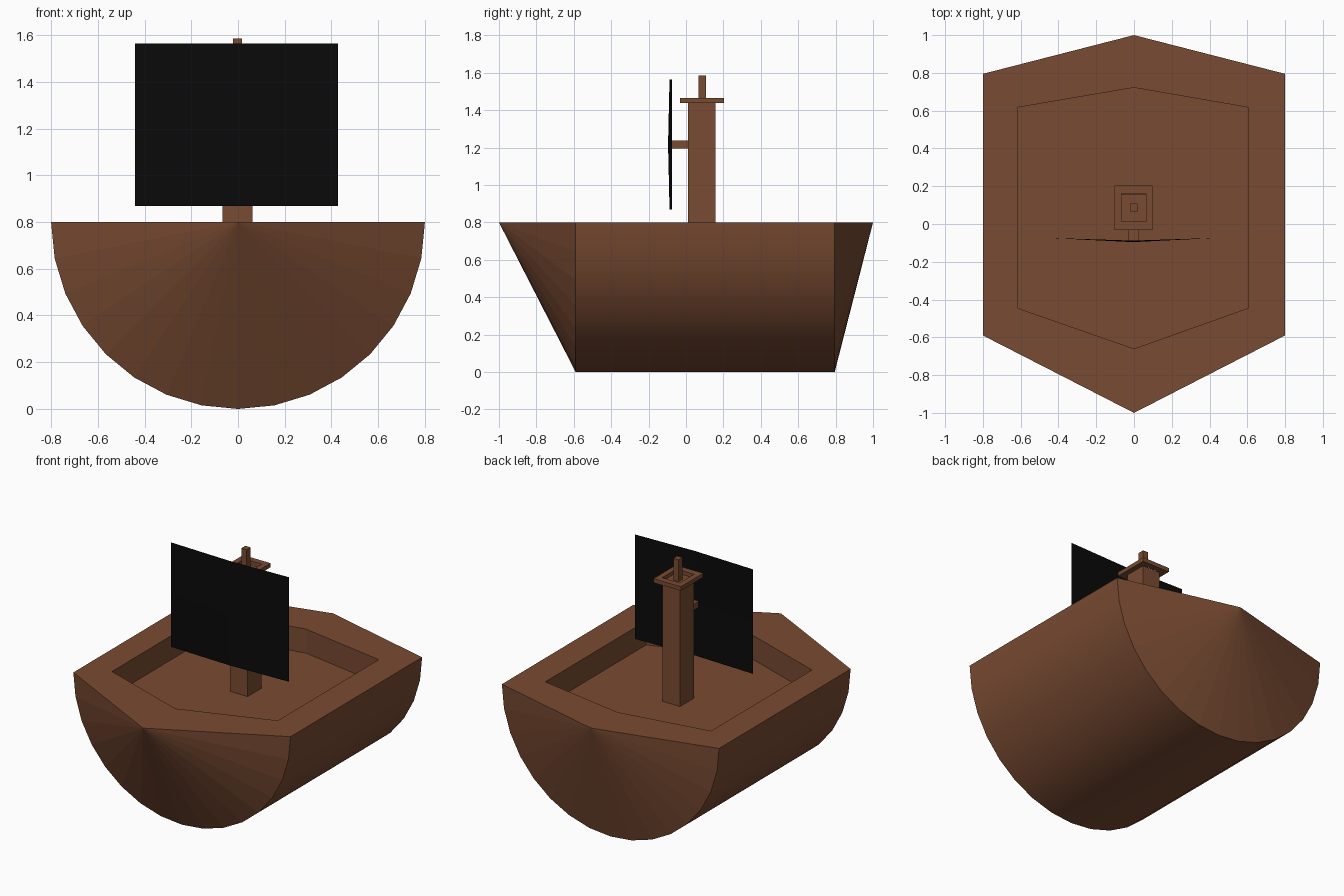
import bpy, bmesh, math

if "Cube" in bpy.data.objects:
    bpy.data.objects.remove(bpy.data.objects["Cube"])


def material(name, color):
    m = bpy.data.materials.new(name)
    m.diffuse_color = color
    m.use_nodes = True
    m.node_tree.nodes["Principled BSDF"].inputs["Base Color"].default_value = m.diffuse_color
    return m


wood = material("brown_wood", (0.19, 0.07, 0.032, 1))
black = material("black_cloth", (0.003, 0.003, 0.003, 1))


def finish(name, bm, mat):
    mesh = bpy.data.meshes.new(name)
    bm.to_mesh(mesh)
    bm.free()
    mesh.materials.append(mat)
    obj = bpy.data.objects.new(name, mesh)
    bpy.context.collection.objects.link(obj)
    return obj


def box(name, x0, x1, y0, y1, z0, z1):
    bm = bmesh.new()
    bmesh.ops.create_cube(bm, size=1)
    for v in bm.verts:
        v.co.x = x1 if v.co.x > 0 else x0
        v.co.y = y1 if v.co.y > 0 else y0
        v.co.z = z1 if v.co.z > 0 else z0
    return finish(name, bm, wood)


def ring(bm, pts, z):
    return [bm.verts.new((x, y, z)) for x, y in pts]


def bridge(bm, a, b):
    n = len(a)
    for i in range(n):
        j = (i + 1) % n
        bm.faces.new((a[i], a[j], b[j], b[i]))


# Hull: half-cylinder skin with pointed fans at bow and stern
R, SEG, DECK, FLOOR = 0.8, 16, 0.8, 0.64
bm = bmesh.new()
arcs = []
for y in (-0.59, 0.795):
    arcs.append([bm.verts.new((-R * math.cos(math.pi * i / SEG), y,
                               DECK - R * math.sin(math.pi * i / SEG)))
                 for i in range(SEG + 1)])
front, back = arcs
bow = bm.verts.new((0, -1, DECK))
stern = bm.verts.new((0, 1, DECK))
for i in range(SEG):
    bm.faces.new((front[i], front[i + 1], back[i + 1], back[i])).smooth = True
    bm.faces.new((bow, front[i + 1], front[i]))
    bm.faces.new((stern, back[i], back[i + 1]))

# Deck rim and sunken floor
outer = [bow, front[-1], back[-1], stern, back[0], front[0]]
inner_pts = [(0, -0.66), (0.605, -0.445), (0.605, 0.617),
             (0, 0.722), (-0.617, 0.617), (-0.617, -0.445)]
rim = ring(bm, inner_pts, DECK)
floor = ring(bm, inner_pts, FLOOR)
bridge(bm, outer, rim)
bridge(bm, rim, floor)
bm.faces.new(floor)
bmesh.ops.recalc_face_normals(bm, faces=bm.faces)
for e in bm.edges:
    if len({f.smooth for f in e.link_faces}) > 1:
        e.smooth = False
finish("hull", bm, wood)

# Mast, top pole and sail strut
box("mast", -0.067, 0.063, 0.012, 0.158, FLOOR, 1.44)
box("mast_pole", -0.021, 0.018, 0.066, 0.108, 1.44, 1.585)
box("sail_strut", -0.03, 0.025, -0.09, 0.012, 1.195, 1.237)

# Lookout frame around the mast top, open in the middle
bm = bmesh.new()


def rect(x0, x1, y0, y1):
    return [(x0, y0), (x1, y0), (x1, y1), (x0, y1)]


loops = [ring(bm, rect(*r), z) for r, z in (
    ((-0.104, 0.098, -0.033, 0.203), 1.438),
    ((-0.104, 0.098, -0.033, 0.203), 1.465),
    ((-0.067, 0.063, 0.012, 0.162), 1.465),
    ((-0.067, 0.063, 0.012, 0.162), 1.438))]
for i in range(4):
    bridge(bm, loops[i], loops[(i + 1) % 4])
bmesh.ops.recalc_face_normals(bm, faces=bm.faces)
finish("lookout_frame", bm, wood)

# Sail: thin cloth bulging slightly forward at its centre
bm = bmesh.new()
bmesh.ops.create_grid(bm, x_segments=2, y_segments=2, size=1)
for v in bm.verts:
    u, w = v.co.x, v.co.y
    y = -0.074 - 0.014 * (1 - abs(u)) - 0.008 * (1 - abs(u)) * (1 - abs(w))
    v.co = (-0.006 + 0.435 * u, y, 1.217 + 0.348 * w)
finish("sail", bm, black)
